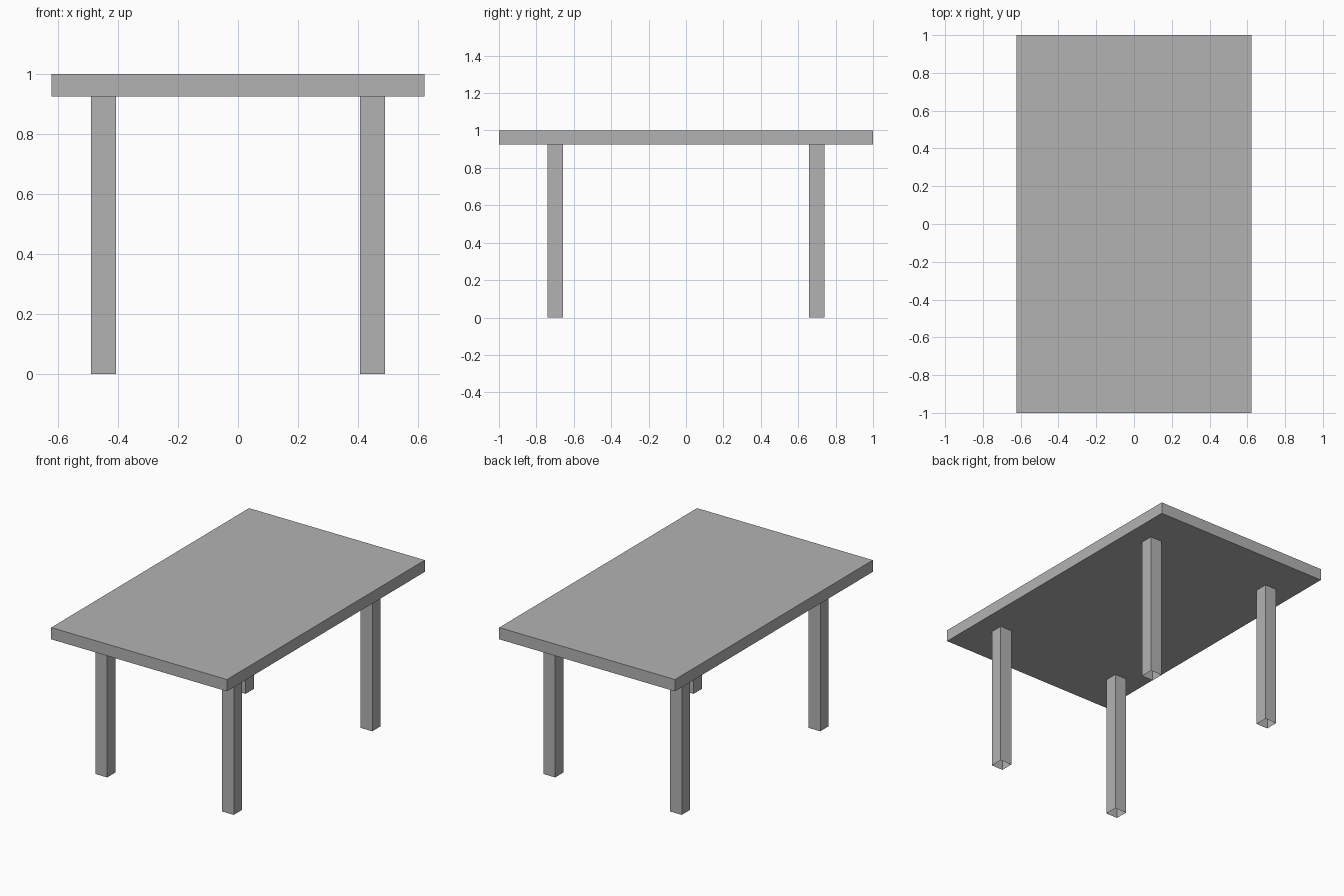
import bpy, bmesh

if "Cube" in bpy.data.objects:
    bpy.data.objects.remove(bpy.data.objects["Cube"])

# One plain grey for the whole table
grey = bpy.data.materials.new("plain grey")
grey.diffuse_color = (0.45, 0.45, 0.45, 1.0)
grey.use_nodes = True
grey.node_tree.nodes["Principled BSDF"].inputs["Base Color"].default_value = grey.diffuse_color


def box(name, center, size, open_ends=False):
    """Axis-aligned box, optionally without its top and bottom faces."""
    bm = bmesh.new()
    bmesh.ops.create_cube(bm, size=1.0)
    if open_ends:
        ends = [f for f in bm.faces if abs(f.normal.z) > 0.5]
        bmesh.ops.delete(bm, geom=ends, context='FACES_ONLY')
    bmesh.ops.scale(bm, vec=size, verts=bm.verts)
    bmesh.ops.translate(bm, vec=center, verts=bm.verts)
    mesh = bpy.data.meshes.new(name)
    bm.to_mesh(mesh)
    bm.free()
    mesh.materials.append(grey)
    obj = bpy.data.objects.new(name, mesh)
    bpy.context.collection.objects.link(obj)
    return obj


TOP_Z, UNDER_Z = 1.0, 0.925
LEG_X, LEG_Y, LEG_W = 0.448, 0.70, 0.083

# Tabletop slab
box("tabletop", (0, 0, (TOP_Z + UNDER_Z) / 2), (1.244, 2.0, TOP_Z - UNDER_Z))

# Four square legs, open at the foot
for y_name, sy in (("front", -1), ("back", 1)):
    for x_name, sx in (("left", -1), ("right", 1)):
        box(f"{y_name}_{x_name}_leg", (sx * LEG_X, sy * LEG_Y, UNDER_Z / 2),
            (LEG_W, LEG_W, UNDER_Z), open_ends=True)
